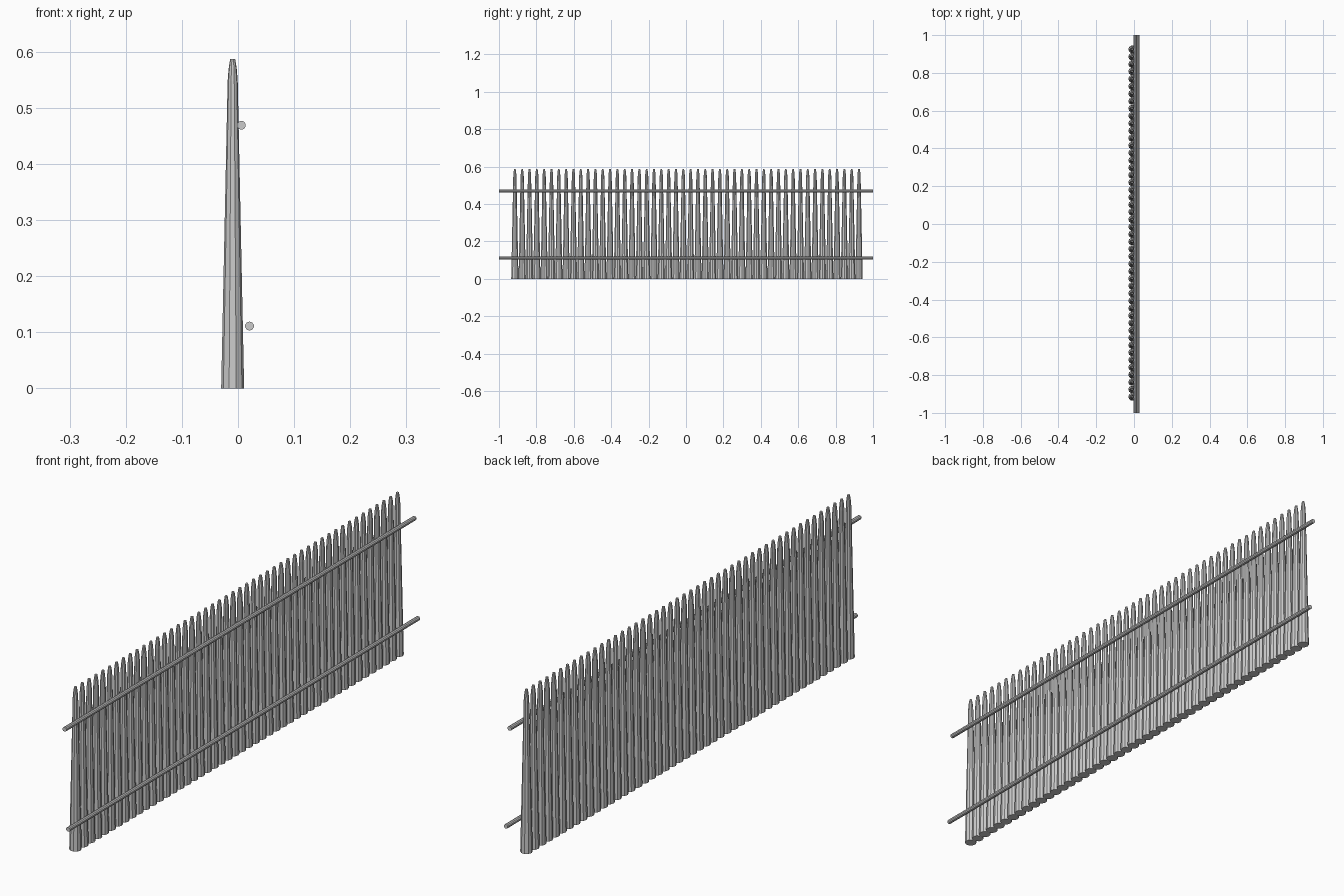
import bpy, bmesh, math

if "Cube" in bpy.data.objects:
    bpy.data.objects.remove(bpy.data.objects["Cube"])

PICKETS = 48
FIRST_Y, LAST_Y = -0.915, 0.925
PICKET_X = -0.0095
SIDES = 10
# picket profile: (radius, height)
PROFILE = [(0.0205, 0.0), (0.0090, 0.548), (0.0072, 0.570), (0.0045, 0.587)]


def make_picket_mesh():
    bm = bmesh.new()
    rings = []
    for r, z in PROFILE:
        rings.append([bm.verts.new((r * math.cos(2 * math.pi * i / SIDES),
                                    r * math.sin(2 * math.pi * i / SIDES), z))
                      for i in range(SIDES)])
    for low, high in zip(rings, rings[1:]):
        for i in range(SIDES):
            j = (i + 1) % SIDES
            bm.faces.new((low[i], low[j], high[j], high[i]))
    bm.faces.new(rings[0][::-1])
    bm.faces.new(rings[-1])
    mesh = bpy.data.meshes.new("picket")
    bm.to_mesh(mesh)
    bm.free()
    return mesh


def add_rail(name, x, z):
    bpy.ops.mesh.primitive_cylinder_add(vertices=10, radius=0.008, depth=2.0,
                                        location=(x, 0, z),
                                        rotation=(math.pi / 2, 0, 0))
    bpy.context.object.name = name


# row of sharpened stakes sharing one mesh
picket_mesh = make_picket_mesh()
step = (LAST_Y - FIRST_Y) / (PICKETS - 1)
for n in range(PICKETS):
    picket = bpy.data.objects.new(f"picket_{n + 1:02d}", picket_mesh)
    picket.location = (PICKET_X, FIRST_Y + n * step, 0)
    bpy.context.collection.objects.link(picket)

# round rails on the +x side
add_rail("upper_rail", 0.006, 0.469)
add_rail("lower_rail", 0.0205, 0.111)
